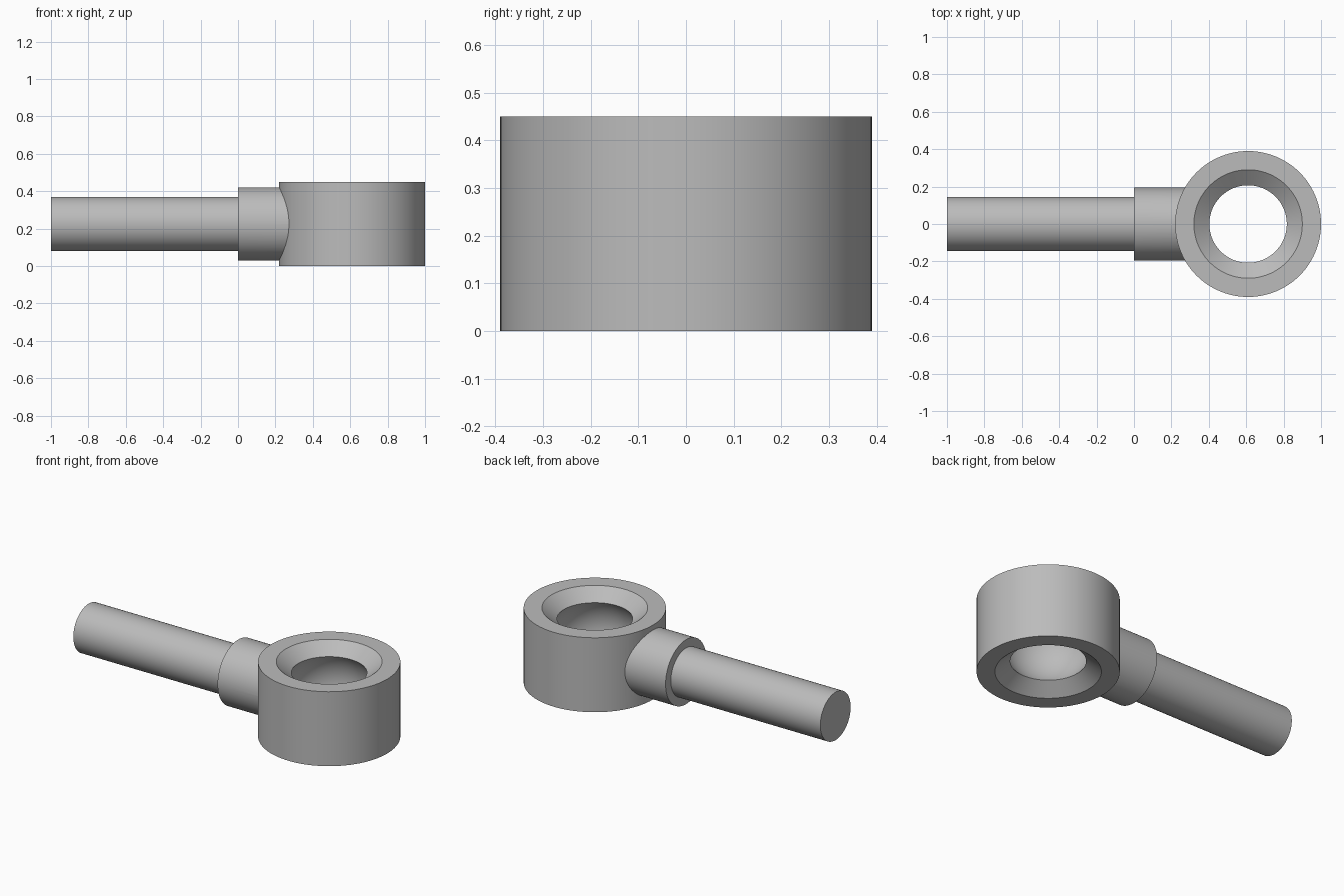
import bpy
import bmesh
from math import pi, cos, sin, asin, radians
from mathutils import Matrix, Vector

cube = bpy.data.objects.get("Cube")
if cube:
    bpy.data.objects.remove(cube, do_unlink=True)

HEIGHT = 0.45
MID = HEIGHT / 2
EYE_X = 0.61

steel = bpy.data.materials.new("grey steel")
steel.use_nodes = True
colour = (0.5, 0.5, 0.5, 1)
steel.diffuse_color = colour
steel.node_tree.nodes["Principled BSDF"].inputs["Base Color"].default_value = colour


def lathe(name, profile, matrix, closed=False, steps=96):
    """Revolve (radius, height) points around z, then place the result."""
    bm = bmesh.new()
    verts = [bm.verts.new((r, 0, h)) for r, h in profile]
    pairs = list(zip(verts, verts[1:]))
    if closed:
        pairs.append((verts[-1], verts[0]))
    edges = [bm.edges.new(p) for p in pairs]
    bmesh.ops.spin(bm, geom=verts + edges, cent=(0, 0, 0), axis=(0, 0, 1),
                   angle=2 * pi, steps=steps, use_duplicate=False)
    bmesh.ops.remove_doubles(bm, verts=bm.verts, dist=0.0001)
    bmesh.ops.recalc_face_normals(bm, faces=bm.faces)
    bm.transform(matrix)
    mesh = bpy.data.meshes.new(name)
    bm.to_mesh(mesh)
    bm.free()
    mesh.materials.append(steel)
    obj = bpy.data.objects.new(name, mesh)
    bpy.context.collection.objects.link(obj)
    return obj


# Eye: straight outer wall, conical mouths, spherical seat inside
mouth, throat, depth = 0.29, 0.207, 0.066
half_seat = MID - depth
seat_r = (throat ** 2 + half_seat ** 2) ** 0.5
limit = asin(half_seat / seat_r)
seat = []
for i in range(17):
    a = limit * (1 - i / 8)
    seat.append((seat_r * cos(a), MID + seat_r * sin(a)))
eye_profile = [(0.39, 0), (0.39, HEIGHT), (mouth, HEIGHT)] + seat + [(mouth, 0)]
body = lathe("rod_end_body", eye_profile, Matrix.Translation((EYE_X, 0, 0)), closed=True)

# Shank: round rod stepping up to a collar that runs into the eye wall
shank_profile = [(0, -1), (0.145, -1), (0.145, 0), (0.195, 0), (0.195, 0.3), (0, 0.3)]
along_x = Matrix.Translation(Vector((0, 0, MID))) @ Matrix.Rotation(pi / 2, 4, "Y")
shank = lathe("shank", shank_profile, along_x)

# Merge both into one solid
union = body.modifiers.new("join shank", "BOOLEAN")
union.operation = "UNION"
union.solver = "EXACT"
union.object = shank
bpy.ops.object.select_all(action="DESELECT")
bpy.context.view_layer.objects.active = body
body.select_set(True)
bpy.ops.object.modifier_apply(modifier=union.name)
bpy.data.objects.remove(shank, do_unlink=True)
bpy.ops.object.shade_smooth_by_angle(angle=radians(25))
